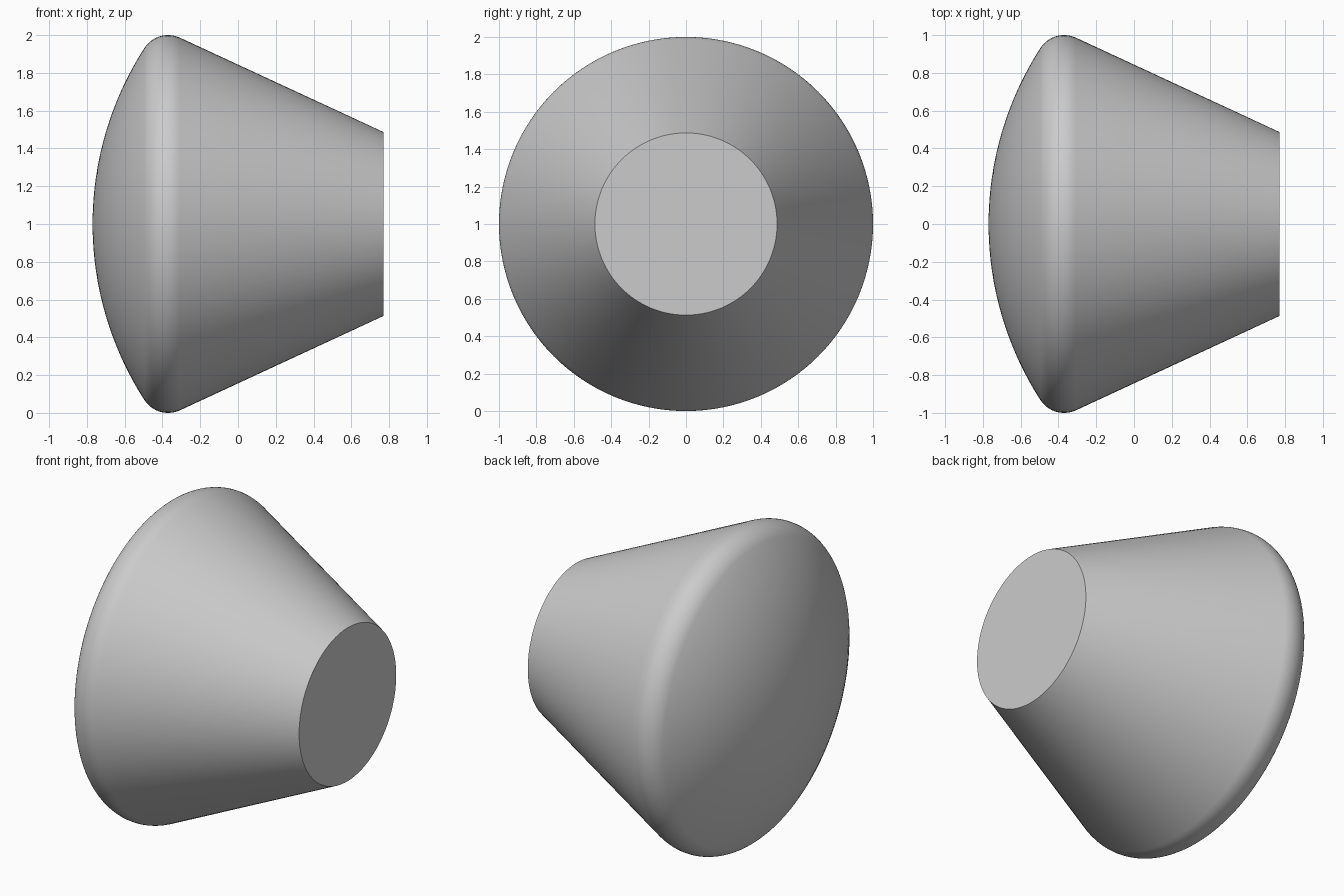
import bpy, bmesh
from math import sin, cos, asin, atan2, radians, hypot, pi
from mathutils import Vector

cube = bpy.data.objects.get("Cube")
if cube:
    bpy.data.objects.remove(cube, do_unlink=True)

SEGMENTS = 128
HALF_LENGTH = 0.77      # half the length along x
RIM_X = -0.37           # centre of the rounded rim
RIM_FILLET = 0.15
RIM_RADIUS = 1 - RIM_FILLET
DOME_RADIUS = 1.72      # shallow dome, tangent to the rim
END_RADIUS = 0.487      # flat end of the cone


def arc(cx, cr, radius, start, end, steps):
    """Points of an arc in the (x, radius) half plane."""
    angles = [start + (end - start) * i / steps for i in range(steps + 1)]
    return [(cx + radius * cos(a), cr + radius * sin(a)) for a in angles]


# Profile: dome, rounded rim, straight cone, flat end
dome_x = DOME_RADIUS - HALF_LENGTH
join = atan2(RIM_RADIUS, RIM_X - dome_x)
profile = arc(dome_x, 0, DOME_RADIUS, pi, join, 16)
profile += arc(RIM_X, RIM_RADIUS, RIM_FILLET, join, radians(65), 16)[1:]
profile += [(HALF_LENGTH, END_RADIUS), (HALF_LENGTH, 0)]

# Revolve the profile around the x axis
bm = bmesh.new()
verts = [bm.verts.new((x, 0, max(r, 0))) for x, r in profile]
edges = [bm.edges.new(pair) for pair in zip(verts, verts[1:])]
bmesh.ops.spin(bm, geom=verts + edges, cent=(0, 0, 0), axis=(1, 0, 0),
               angle=2 * pi, steps=SEGMENTS, use_merge=False)
bmesh.ops.remove_doubles(bm, verts=bm.verts, dist=0.0005)
bmesh.ops.recalc_face_normals(bm, faces=bm.faces)

mesh = bpy.data.meshes.new("domed_cone")
bm.to_mesh(mesh)
bm.free()
body = bpy.data.objects.new("domed_cone", mesh)
body.location.z = 1
bpy.context.collection.objects.link(body)

# Plain grey material
grey = bpy.data.materials.new("light_grey")
grey.use_nodes = True
colour = (0.6, 0.6, 0.6, 1)
grey.diffuse_color = colour
grey.node_tree.nodes["Principled BSDF"].inputs["Base Color"].default_value = colour
mesh.materials.append(grey)

# Smooth surface with a sharp edge around the flat end
bpy.ops.object.select_all(action="DESELECT")
body.select_set(True)
bpy.context.view_layer.objects.active = body
bpy.ops.object.shade_smooth_by_angle(angle=radians(30))
